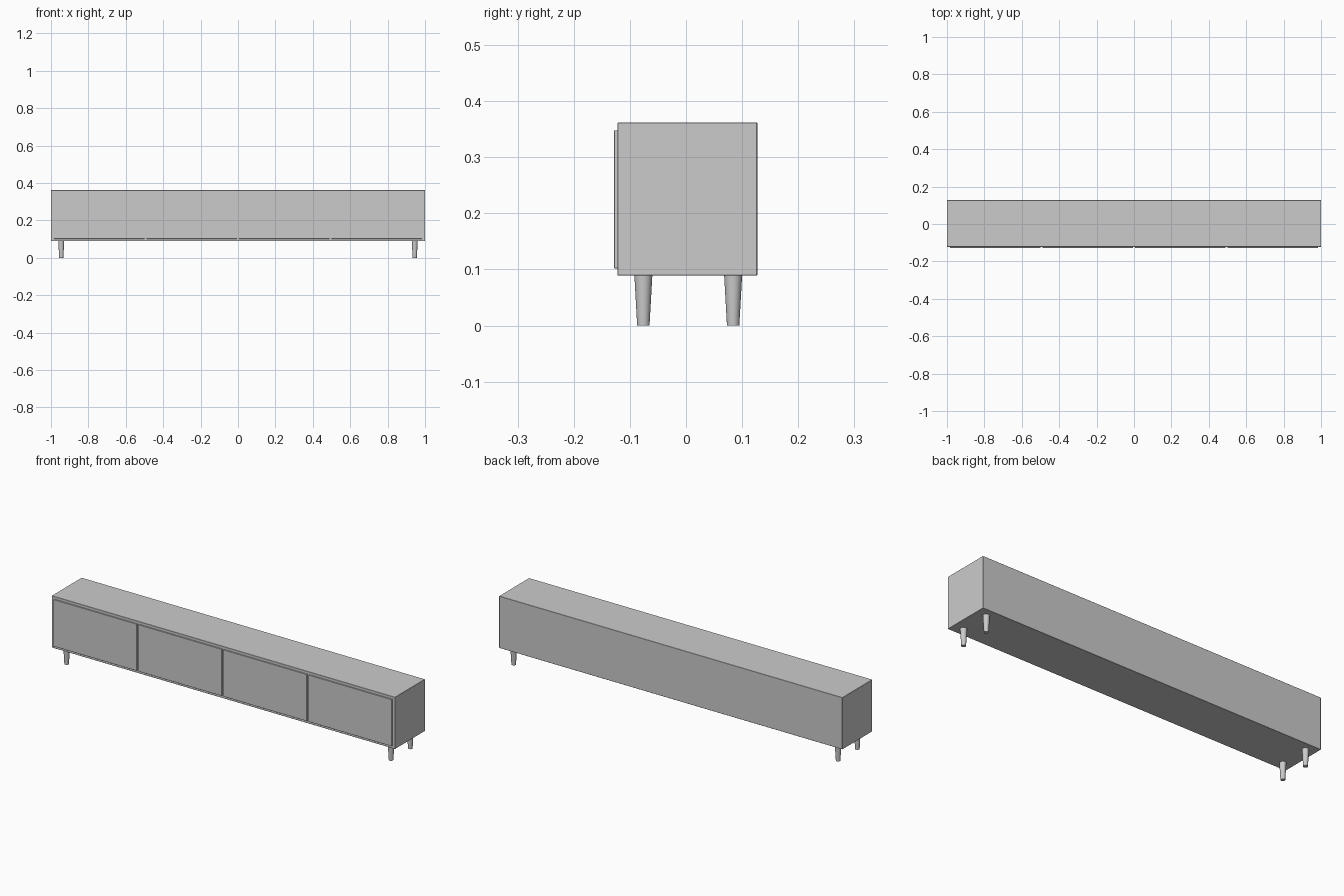
import bpy, bmesh
from mathutils import Matrix, Vector

default = bpy.data.objects.get("Cube")
if default:
    bpy.data.objects.remove(default, do_unlink=True)

# Single painted finish
finish = bpy.data.materials.new("light_grey")
finish.use_nodes = True
GREY = (0.6, 0.6, 0.6, 1)
finish.diffuse_color = GREY
finish.node_tree.nodes["Principled BSDF"].inputs["Base Color"].default_value = GREY


def add_object(name, bm):
    mesh = bpy.data.meshes.new(name)
    bm.to_mesh(mesh)
    bm.free()
    mesh.materials.append(finish)
    obj = bpy.data.objects.new(name, mesh)
    bpy.context.collection.objects.link(obj)
    return obj


def box(name, low, high, bevel):
    low, high = Vector(low), Vector(high)
    bm = bmesh.new()
    bmesh.ops.create_cube(bm, size=1)
    bmesh.ops.scale(bm, vec=high - low, verts=bm.verts)
    bmesh.ops.translate(bm, vec=(low + high) / 2, verts=bm.verts)
    obj = add_object(name, bm)
    mod = obj.modifiers.new("soft_edges", "BEVEL")
    mod.width = bevel
    mod.segments = 1
    return obj


def leg(name, x, y, height):
    bm = bmesh.new()
    bmesh.ops.create_cone(bm, cap_ends=True, segments=32, radius1=0.011,
                          radius2=0.016, depth=height,
                          matrix=Matrix.Translation((x, y, height / 2)))
    obj = add_object(name, bm)
    bpy.ops.object.select_all(action="DESELECT")
    obj.select_set(True)
    bpy.context.view_layer.objects.active = obj
    bpy.ops.object.shade_smooth_by_angle()


# Long cabinet body
FRONT, BACK, BOTTOM, TOP = -0.122, 0.127, 0.089, 0.362
box("cabinet_body", (-1, FRONT, BOTTOM), (1, BACK, TOP), 0.001)

# Four equal doors standing just proud of the front
COUNT, SPAN, GAP = 4, 1.97, 0.01
width = (SPAN - GAP * (COUNT - 1)) / COUNT
for i in range(COUNT):
    left = -SPAN / 2 + i * (width + GAP)
    box(f"door_{i + 1}", (left, -0.128, 0.102), (left + width, FRONT, 0.348), 0.0005)

# Tapered round legs near the corners
for side, x in (("right", -0.945), ("left", 0.945)):
    for end, y in (("front", -0.076), ("back", 0.084)):
        leg(f"{end}_{side}_leg", x, y, BOTTOM)
